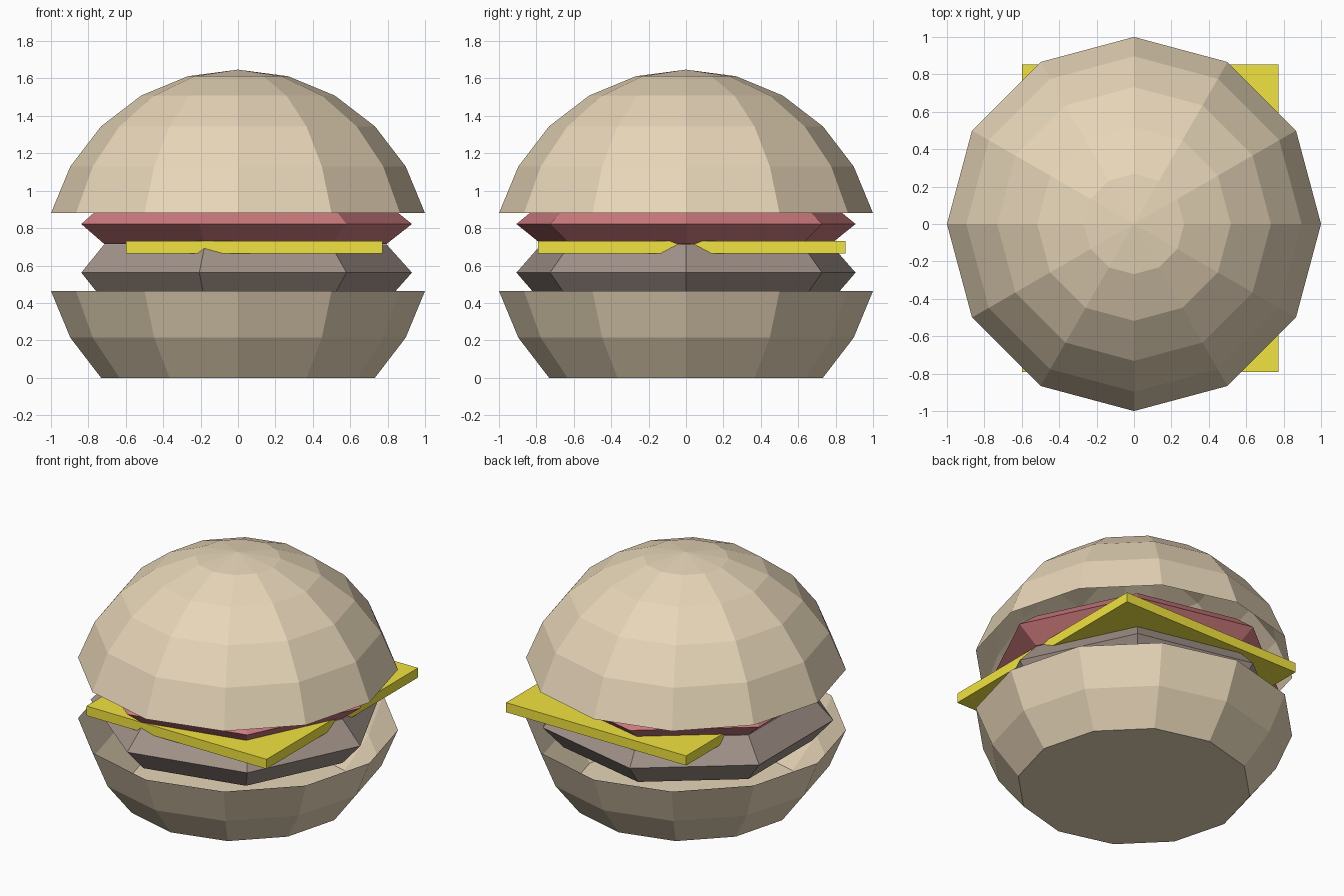
import bpy, bmesh
from math import cos, sin, pi, radians

if "Cube" in bpy.data.objects:
    bpy.data.objects.remove(bpy.data.objects["Cube"])


def material(name, rgb):
    m = bpy.data.materials.new(name)
    m.diffuse_color = (*rgb, 1)
    m.use_nodes = True
    m.node_tree.nodes["Principled BSDF"].inputs["Base Color"].default_value = m.diffuse_color
    return m


def finish(name, bm, mat):
    me = bpy.data.meshes.new(name)
    bm.to_mesh(me)
    bm.free()
    me.materials.append(mat)
    ob = bpy.data.objects.new(name, me)
    bpy.context.collection.objects.link(ob)
    return ob


def lathe(name, rings, sides, mat, cap_bottom=False, cap_top=False):
    """Stack of (radius, z) rings from bottom to top; radius 0 makes a pole."""
    bm = bmesh.new()
    loops = []
    for r, z in rings:
        if r == 0:
            loops.append([bm.verts.new((0, 0, z))] * sides)
        else:
            loops.append([bm.verts.new((r * cos(2 * pi * i / sides),
                                        r * sin(2 * pi * i / sides), z))
                          for i in range(sides)])
    for a, b in zip(loops, loops[1:]):
        for i in range(sides):
            j = (i + 1) % sides
            bm.faces.new(dict.fromkeys((a[i], a[j], b[j], b[i])))
    if cap_bottom:
        bm.faces.new(loops[0][::-1])
    if cap_top:
        bm.faces.new(loops[-1])
    return finish(name, bm, mat)


bun = material("bun", (0.80, 0.67, 0.48))
meat = material("meat", (0.36, 0.29, 0.25))
red = material("tomato", (0.62, 0.20, 0.21))
yellow = material("cheese", (0.88, 0.77, 0.05))

# Buns: open shells cut from a 12-sided sphere with rings every 15 degrees
R = 1 / cos(radians(15))


def sphere_ring(deg):
    return (0 if deg == 90 else R * cos(radians(deg)),
            R * (sin(radians(deg)) - sin(radians(15))))


lathe("top_bun", [(r, 0.88 + z) for r, z in map(sphere_ring, range(15, 91, 15))],
      12, bun)
lathe("bottom_bun", [(r, 0.464 - z) for r, z in map(sphere_ring, (45, 30, 15))],
      12, bun, cap_bottom=True)

# Seven-sided fillings with a bulging rim
lathe("patty", [(0.795, 0.41), (0.93, 0.562), (0.795, 0.712)], 7, meat, True, True)
lathe("tomato_slice", [(0.795, 0.716), (0.93, 0.822), (0.795, 0.93)], 7, red, True, True)

# Square cheese slice, slightly off centre
bm = bmesh.new()
bmesh.ops.create_cube(bm, size=1)
bmesh.ops.scale(bm, vec=(1.37, 1.645, 0.066), verts=bm.verts)
bmesh.ops.translate(bm, vec=(0.087, 0.03, 0.698), verts=bm.verts)
finish("cheese_slice", bm, yellow)
